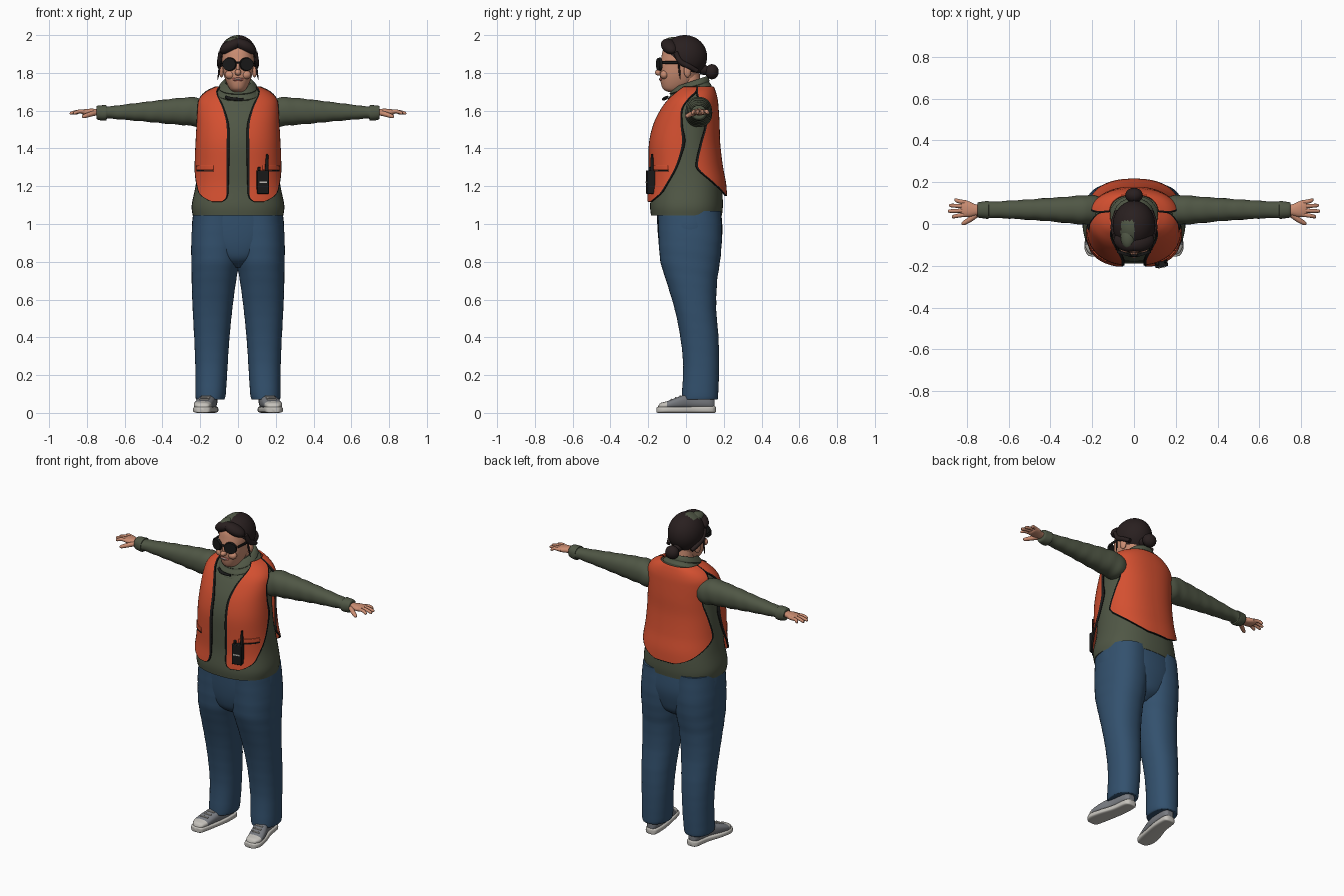
import bpy, bmesh, math
from mathutils import Vector, Matrix

if "Cube" in bpy.data.objects:
    bpy.data.objects.remove(bpy.data.objects["Cube"])


def material(name, *rgb):
    m = bpy.data.materials.new(name)
    m.use_nodes = True
    m.diffuse_color = (*rgb, 1)
    m.node_tree.nodes["Principled BSDF"].inputs["Base Color"].default_value = (*rgb, 1)
    return m


ORANGE = material("orange_cloth", .66, .08, .03)
GREEN = material("olive_knit", .08, .095, .06)
BLUE = material("blue_denim", .033, .082, .155)
SKIN = material("skin", .6, .27, .17)
LIP = material("lip", .38, .1, .08)
HAIR = material("dark_brown_hair", .022, .014, .014)
BLACK = material("black", .01, .01, .01)
SOLE = material("pale_grey_rubber", .56, .54, .5)
SHOE = material("grey_canvas", .19, .2, .22)
parts = []


def finish(name, bm, mats, mirror=False, rule=None, thick=0):
    bmesh.ops.recalc_face_normals(bm, faces=bm.faces)
    me = bpy.data.meshes.new(name)
    if rule:
        for f in bm.faces:
            f.material_index = int(rule(f.calc_center_median()))
    bm.to_mesh(me)
    bm.free()
    for m in mats:
        me.materials.append(m)
    ob = bpy.data.objects.new(name, me)
    bpy.context.collection.objects.link(ob)
    if mirror:
        ob.modifiers.new("Mirror", 'MIRROR')
    if thick:
        s = ob.modifiers.new("Solidify", 'SOLIDIFY')
        s.thickness, s.offset = thick, 0
    parts.append(ob)
    return ob


def smooth_rows(rows, steps=5):
    """Catmull-Rom through the rows."""
    out = []
    for i in range(len(rows) - 1):
        p = [rows[max(i - 1, 0)], rows[i], rows[i + 1], rows[min(i + 2, len(rows) - 1)]]
        for s in range(steps):
            t = s / steps
            out.append([.5 * (2 * b + (c - a) * t + (2 * a - 5 * b + 4 * c - d) * t * t
                              + (3 * b - a - 3 * c + d) * t ** 3) for a, b, c, d in zip(*p)])
    return out + [list(rows[-1])]


def power(v, e):
    return math.copysign(abs(v) ** e, v)


def bridge(bm, rings, closed=True):
    vs = [[bm.verts.new(p) for p in r] for r in rings]
    n = len(vs[0])
    for a, b in zip(vs, vs[1:]):
        for i in range(n if closed else n - 1):
            j = (i + 1) % n
            bm.faces.new((a[i], a[j], b[j], b[i]))
    if closed:
        bm.faces.new(vs[0])
        bm.faces.new(vs[-1])
    return bm


def loft(name, rows, axis, mats, mirror=False, e=.9, fold=0, shear=0, rule=None):
    """Rows hold position along the axis, then the two extents across it."""
    rings = []
    for p, a0, a1, b0, b1 in smooth_rows(rows):
        ring = []
        for k in range(40):
            t = math.tau * k / 40
            w = 1 + fold * math.sin(p * 75 + 2 * math.sin(t))
            a = (a0 + a1) / 2 + w * (a1 - a0) / 2 * power(math.cos(t), e)
            b = (b0 + b1) / 2 + w * (b1 - b0) / 2 * power(math.sin(t), e)
            ring.append({'X': (p, a, b), 'Y': (a, p, b), 'Z': (a, b, p + shear * b)}[axis])
        rings.append(ring)
    return finish(name, bridge(bmesh.new(), rings), mats, mirror, rule)


def sweep(name, pts, mat, mirror=False):
    """Round tube through points given as x, y, z, radius."""
    rows = smooth_rows(pts, 4)
    rings = []
    for i, (x, y, z, r) in enumerate(rows):
        d = Vector(rows[min(i + 1, len(rows) - 1)][:3]) - Vector(rows[max(i - 1, 0)][:3])
        q = d.to_track_quat('Z', 'Y')
        rings.append([Vector((x, y, z)) + q @ Vector((r * math.cos(k * math.tau / 12),
                      r * math.sin(k * math.tau / 12), 0)) for k in range(12)])
    return finish(name, bridge(bmesh.new(), rings), [mat], mirror)


def place(loc, size, yaw=0, roll=0):
    return (Matrix.Translation(loc) @ Matrix.Rotation(yaw, 4, 'Z')
            @ Matrix.Rotation(roll, 4, 'Y') @ Matrix.Diagonal((*size, 1)))


def ball(name, loc, size, mats, mirror=False, yaw=0, roll=0, rule=None, cut=None):
    bm = bmesh.new()
    bmesh.ops.create_uvsphere(bm, u_segments=40, v_segments=24, radius=1,
                              matrix=place(loc, size, yaw, roll))
    if cut:
        bmesh.ops.bisect_plane(bm, geom=bm.verts[:] + bm.edges[:] + bm.faces[:],
                               plane_co=cut[0], plane_no=cut[1], clear_inner=True)
    return finish(name, bm, mats, mirror, rule)


def box(name, loc, size, mat, mirror=False, yaw=0, bevel=.004):
    bm = bmesh.new()
    bmesh.ops.create_cube(bm, size=1, matrix=place(loc, size, yaw))
    ob = finish(name, bm, [mat], mirror)
    if bevel:
        b = ob.modifiers.new("Bevel", 'BEVEL')
        b.width, b.segments = bevel, 2


# Shirt body
TORSO = [(1.045, -.24, .24, -.185, .19), (1.1, -.245, .245, -.19, .195), (1.2, -.225, .225, -.18, .19),
         (1.3, -.212, .212, -.18, .172), (1.42, -.205, .205, -.178, .158), (1.52, -.2, .2, -.155, .155),
         (1.6, -.198, .198, -.118, .15), (1.65, -.188, .188, -.085, .145), (1.69, -.15, .15, -.05, .135),
         (1.72, -.09, .09, -.03, .12), (1.745, -.05, .05, -.02, .08)]
loft("shirt_body", TORSO, 'Z', [GREEN], e=.85)
FINE = smooth_rows(TORSO, 8)


def on_torso(z, deg, off):
    i = max(k for k in range(len(FINE) - 1) if FINE[k][0] <= z)
    a, b = FINE[i], FINE[i + 1]
    t = (z - a[0]) / (b[0] - a[0])
    _, x0, x1, y0, y1 = [p + (q - p) * t for p, q in zip(a, b)]
    c, s = math.cos(math.radians(deg)), math.sin(math.radians(deg))
    return Vector((power(c, .85) * (x1 + off),
                   (y0 + y1) / 2 + power(s, .85) * ((y1 - y0) / 2 + off), z + off * .5))


def panel(name, rows, mats, off=.015, thick=.01, inner_trim=True):
    """Cloth that follows the torso between two angles at each height."""
    us = [0, .04] + [k / 16 for k in range(1, 16)] + [.96, 1]
    rings = [[on_torso(z, a + (b - a) * u, off) for u in us] for z, a, b in smooth_rows(rows)]
    bm = bridge(bmesh.new(), rings, closed=False)
    bm.faces.ensure_lookup_table()
    n = len(us) - 1
    if len(mats) > 1:
        for i, f in enumerate(bm.faces):
            f.material_index = int(i % n == n - 1 or i < n or (inner_trim and i % n == 0))
    finish(name, bm, mats, True, None, thick)


# Vest: two open front panels and a long back panel, meeting on the shoulders
panel("vest_front", [(1.11, -74, -62), (1.125, -79, -52), (1.155, -81, -38), (1.2, -81, -28),
                     (1.3, -81, -9), (1.42, -81, 1), (1.52, -80, -4), (1.6, -74, -10),
                     (1.65, -66, -5), (1.69, -52, 4), (1.715, -35, 6)], [ORANGE, BLACK])
panel("vest_back", [(1.14, 90, 78), (1.17, 90, 58), (1.22, 90, 35), (1.28, 90, 15), (1.33, 90, 15),
                    (1.42, 90, 24), (1.52, 90, 33), (1.6, 90, 27), (1.65, 90, 12),
                    (1.69, 90, 4), (1.715, 90, 5)], [ORANGE, BLACK], .018, inner_trim=False)
panel("pocket_seam", [(1.268, -60, -24), (1.274, -60, -24)], [BLACK], .021, .004)
panel("pocket_flap", [(1.276, -60, -24), (1.3, -60, -24)], [ORANGE], .021, .006)

# Sleeves and cowl collar
loft("sleeve", [(.13, .02, .12, 1.53, 1.62), (.2, -.002, .138, 1.515, 1.665), (.27, 0, .135, 1.522, 1.67),
                (.4, .012, .125, 1.533, 1.657), (.5, .02, .118, 1.543, 1.645), (.62, .027, .11, 1.553, 1.63),
                (.69, .03, .106, 1.558, 1.622), (.7, .025, .11, 1.548, 1.63), (.745, .03, .105, 1.553, 1.625),
                (.75, .04, .095, 1.57, 1.61)], 'X', [GREEN], True, fold=.025)
loft("cowl_collar", [(1.645, -.11, .11, -.075, .125), (1.66, -.125, .125, -.1, .14),
                     (1.68, -.112, .112, -.092, .135), (1.69, -.117, .117, -.098, .135),
                     (1.71, -.098, .098, -.082, .125), (1.72, -.102, .102, -.085, .125),
                     (1.74, -.085, .085, -.065, .115), (1.745, -.07, .07, -.05, .1),
                     (1.72, -.055, .055, -.035, .085)], 'Z', [GREEN], fold=.015, shear=.33)

# Hands
loft("palm", [(.72, .045, .09, 1.575, 1.607), (.76, .04, .095, 1.575, 1.61), (.79, .034, .108, 1.575, 1.61),
              (.82, .036, .113, 1.578, 1.606), (.83, .045, .105, 1.585, 1.6)], 'X', [SKIN], True)
for i, tip in enumerate((.872, .89, .885, .86)):
    y = .046 + i * .019
    end = y + (i - 1.4) * .008
    sweep(f"finger_{i + 1}", [(.8, y, 1.593, .01), (.84, (y + end) / 2, 1.596, .0098),
                              (tip - .006, end, 1.587, .008), (tip, end, 1.586, .003)], SKIN, True)
sweep("thumb", [(.755, .045, 1.588, .014), (.785, .022, 1.58, .013), (.815, .004, 1.57, .01),
                (.825, 0, 1.567, .004)], SKIN, True)

# Trousers
loft("trouser_leg", [(.07, .08, .218, -.02, .162), (.09, .066, .225, -.022, .17), (.25, .055, .226, -.015, .175),
                     (.4, .045, .232, -.03, .172), (.55, .03, .24, -.06, .16), (.7, .01, .245, -.105, .165),
                     (.8, -.008, .247, -.135, .18), (.92, -.02, .247, -.145, .19),
                     (1.07, -.02, .235, -.15, .185)], 'Z', [BLUE], True, fold=.006)
loft("trouser_seat", [(.77, -.05, .05, -.06, .1), (.81, -.13, .13, -.115, .155), (.87, -.2, .2, -.138, .178),
                      (.96, -.243, .243, -.15, .193), (1.08, -.234, .234, -.155, .185)], 'Z', [BLUE])

# Shoes
loft("shoe_sole", [(-.156, .175, .2, .004, .028), (-.148, .15, .222, 0, .032), (-.11, .136, .238, 0, .034),
                   (-.04, .122, .226, 0, .032), (.05, .107, .197, 0, .034), (.13, .105, .185, 0, .036),
                   (.152, .115, .172, 0, .036), (.158, .13, .16, .006, .03)], 'Y', [SOLE], True, e=.5)
loft("shoe_upper", [(-.147, .17, .2, .02, .035), (-.135, .152, .22, .02, .052), (-.1, .14, .234, .02, .062),
                    (-.04, .126, .222, .02, .085), (.03, .112, .196, .02, .105), (.12, .11, .182, .02, .105),
                    (.148, .122, .168, .02, .09), (.152, .135, .155, .03, .07)], 'Y', [SHOE, SOLE], True,
     e=.8, rule=lambda c: c.y < -.095)
for i in range(3):
    box(f"shoe_lace_{i + 1}", (.179 - i * .005, -.078 + i * .024, .071 + i * .009), (.05, .008, .008),
        SOLE, True, bevel=.002)

# Head and face
sweep("neck", [(0, .03, 1.6, .065), (0, .025, 1.7, .057), (0, .015, 1.8, .057)], SKIN)
loft("face", [(1.7, -.025, .025, -.095, -.03), (1.713, -.042, .042, -.12, 0), (1.745, -.06, .06, -.133, .04),
              (1.79, -.075, .075, -.139, .065), (1.84, -.083, .083, -.137, .085), (1.88, -.086, .086, -.131, .09),
              (1.93, -.08, .08, -.118, .09), (1.965, -.05, .05, -.08, .06)], 'Z', [SKIN])
ball("nose", (0, -.142, 1.802), (.017, .022, .017), [SKIN])
ball("nose_bridge", (0, -.136, 1.825), (.01, .016, .03), [SKIN])
ball("cheek", (.042, -.115, 1.79), (.027, .022, .023), [SKIN], True)
ball("lips", (0, -.131, 1.766), (.03, .011, .011), [LIP])
ball("teeth", (0, -.136, 1.767), (.023, .008, .005), [SOLE])
ball("ear", (.087, .008, 1.81), (.012, .02, .034), [SKIN], True, yaw=.3)


# Hair with a small olive patch on the crown
def patch(c):
    return -.062 < c.x < .002 and -.115 < c.y < .015 and c.z > 1.945


ball("hair_cap", (0, -.007, 1.885), (.102, .119, .115), [HAIR, GREEN], rule=patch,
     cut=((0, 0, 1.825), (0, .67, .74)))
ball("hair_fringe", (.038, -.088, 1.94), (.066, .042, .033), [HAIR], True, yaw=.35, roll=.45)
ball("hair_patch", (-.03, -.065, 1.964), (.034, .052, .025), [GREEN], roll=-.25)
sweep("hair_side", [(.092, -.055, 1.91, .012), (.096, -.03, 1.86, .015), (.095, .015, 1.835, .014),
                    (.08, .06, 1.81, .012)], HAIR, True)
sweep("hair_strand", [(.095, -.04, 1.87, .004), (.1, -.035, 1.81, .005), (.108, -.03, 1.765, .002)], HAIR, True)
ball("hair_bun", (0, .137, 1.806), (.042, .036, .04), [HAIR])
sweep("hair_tie", [(0, .08, 1.82, .03), (0, .12, 1.81, .022)], HAIR)

# Sunglasses
bm = bmesh.new()
bmesh.ops.create_cone(bm, cap_ends=True, segments=32, radius1=.039, radius2=.036, depth=.014,
                      matrix=place((.046, -.142, 1.846), (1, 1, .92), .3) @ Matrix.Rotation(math.pi / 2, 4, 'X'))
finish("sunglass_lens", bm, [BLACK], True)
box("sunglass_bridge", (0, -.152, 1.855), (.03, .01, .012), BLACK)
box("sunglass_temple", (.089, -.06, 1.855), (.007, .13, .016), BLACK, True, yaw=-.06)

# Radio on the vest and collar microphone
box("radio_body", (.13, -.187, 1.222), (.062, .04, .125), BLACK, yaw=.2)
box("radio_knob", (.112, -.19, 1.292), (.016, .016, .02), BLACK)
sweep("radio_antenna", [(.152, -.18, 1.28, .009), (.153, -.18, 1.33, .008), (.155, -.18, 1.37, .005)], BLACK)
box("radio_screen", (.134, -.208, 1.222), (.04, .004, .008), SOLE, yaw=.2, bevel=0)
sweep("collar_microphone", [(-.065, -.098, 1.672, .008), (-.03, -.117, 1.662, .009), (.03, -.117, 1.66, .006)], BLACK)

bpy.ops.object.select_all(action='DESELECT')
for ob in parts:
    ob.select_set(True)
bpy.context.view_layer.objects.active = parts[0]
bpy.ops.object.shade_smooth_by_angle(angle=math.radians(42))
